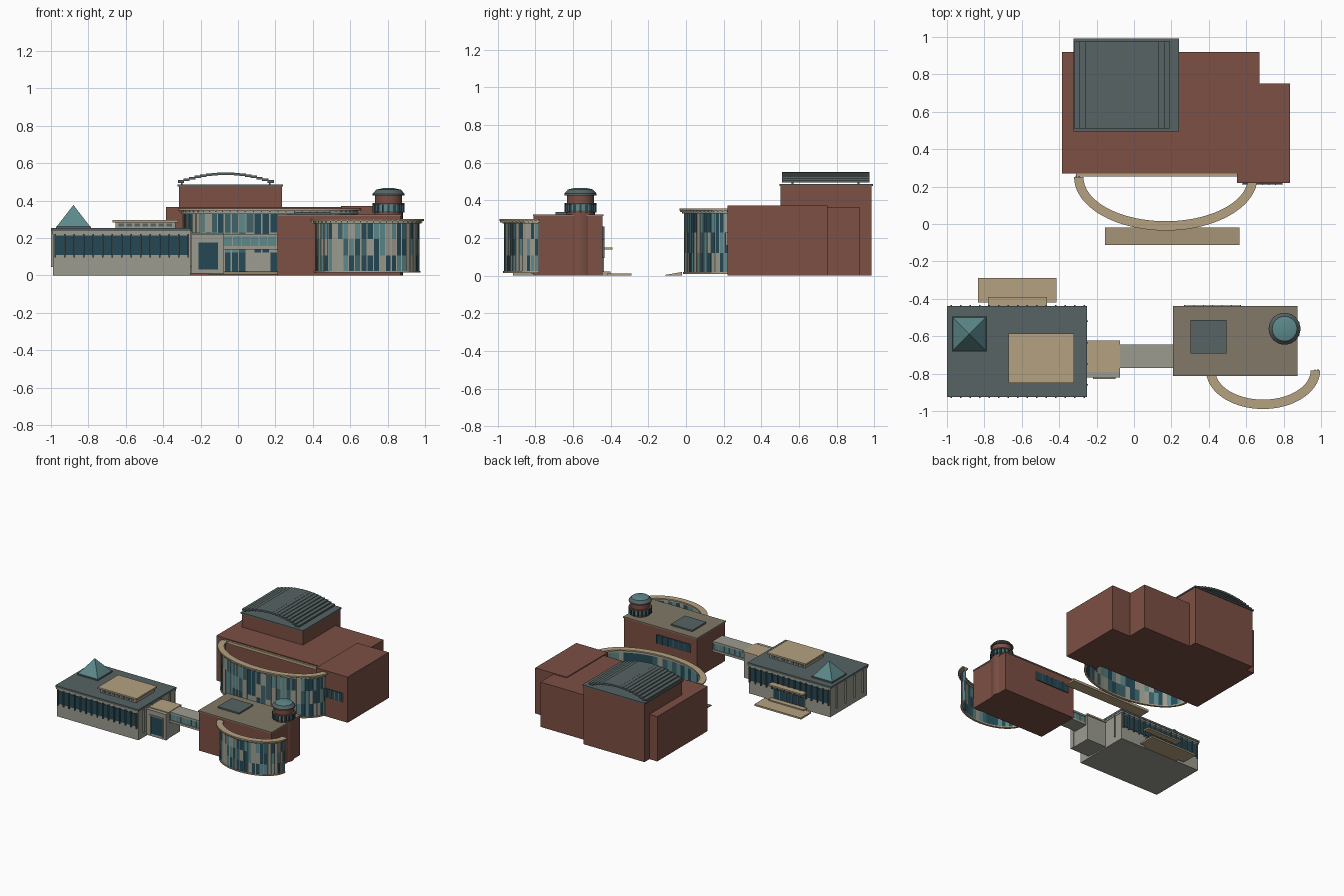
import bpy, bmesh, math, random
from mathutils import Vector, Matrix

random.seed(4)
if "Cube" in bpy.data.objects:
    bpy.data.objects.remove(bpy.data.objects["Cube"])


def mat(name, r, g, b):
    m = bpy.data.materials.new(name)
    m.use_nodes = True
    m.diffuse_color = (r, g, b, 1)
    m.node_tree.nodes["Principled BSDF"].inputs["Base Color"].default_value = (r, g, b, 1)
    return m


BRICK = mat("red brick", .2, .08, .058)
SLATE = mat("slate", .095, .125, .125)
TAN = mat("tan stone", .46, .36, .22)
OLIVE = mat("olive roof", .22, .19, .14)
STONE = mat("grey stone", .33, .33, .28)
DARK = mat("dark glass", .018, .065, .09)
MID = mat("mid glass", .045, .12, .135)
TEAL = mat("teal glass", .11, .25, .26)


def finish(name, bm, *mats):
    bmesh.ops.recalc_face_normals(bm, faces=bm.faces)
    me = bpy.data.meshes.new(name)
    bm.to_mesh(me)
    bm.free()
    for m in mats:
        me.materials.append(m)
    ob = bpy.data.objects.new(name, me)
    bpy.context.collection.objects.link(ob)
    return ob


def add_box(bm, x0, x1, y0, y1, z0, z1):
    m = Matrix.Translation(((x0 + x1) / 2, (y0 + y1) / 2, (z0 + z1) / 2))
    m = m @ Matrix.Diagonal((x1 - x0, y1 - y0, z1 - z0, 1))
    bmesh.ops.create_cube(bm, size=1, matrix=m)


def boxes(name, m, *dims):
    bm = bmesh.new()
    for d in dims:
        add_box(bm, *d)
    return finish(name, bm, m)


def cone(name, m, x, y, z0, z1, r0, r1, sides, turn=0):
    bm = bmesh.new()
    t = Matrix.Translation((x, y, (z0 + z1) / 2)) @ Matrix.Rotation(turn, 4, "Z")
    bmesh.ops.create_cone(bm, cap_ends=True, segments=sides, radius1=r0, radius2=r1,
                          depth=z1 - z0, matrix=t)
    return finish(name, bm, m)


def smooth(ob):
    bpy.ops.object.select_all(action="DESELECT")
    ob.select_set(True)
    bpy.context.view_layer.objects.active = ob
    bpy.ops.object.shade_smooth_by_angle(angle=math.radians(30))


def curtain_wall(name, cx, cy, a, b, z0, z1, n, canopy_top):
    """Half-elliptical patchwork glass wall with mullions and a canopy ring."""
    def at(i, grow, z):
        t = math.pi + math.pi * i / n
        return Vector((cx + (a + grow) * math.cos(t), cy + (b + grow) * math.sin(t), z))

    # glass panes, coloured at random, row by row
    rows = 3
    h = (z1 - z0) / rows
    bm = bmesh.new()
    for r in range(rows):
        for i in range(n):
            for grow in (0, -.008):
                corners = [at(i, grow, z0 + r * h), at(i + 1, grow, z0 + r * h),
                           at(i + 1, grow, z0 + r * h + h), at(i, grow, z0 + r * h + h)]
                if grow:
                    corners.reverse()
                f = bm.faces.new([bm.verts.new(c) for c in corners])
                f.material_index = random.choice((0, 0, 1, 2, 2, 3, 3))
    me = bpy.data.meshes.new(name + "_panes")
    bm.to_mesh(me)
    bm.free()
    for m in (DARK, MID, TEAL, STONE):
        me.materials.append(m)
    bpy.context.collection.objects.link(bpy.data.objects.new(name + "_panes", me))

    # upright mullions
    w = .003
    bm = bmesh.new()
    for i in range(n + 1):
        p = at(i, -.002, 0)
        add_box(bm, p.x - w, p.x + w, p.y - w, p.y + w, z0, z1)
    finish(name + "_mullions", bm, STONE)

    # flat rings: sill, canopy and its lower lip
    for part, inner, outer, zb, zt, m in (
            ("sill", -.012, .006, z0 - .006, z0 + .004, TAN),
            ("canopy", -.025, .025, canopy_top - .011, canopy_top, TAN),
            ("head_band", -.012, .01, z1 - .006, canopy_top - .01, STONE)):
        bm = bmesh.new()
        rings = []
        for i in range(2 * n + 1):
            k = i / 2
            rings.append([bm.verts.new(at(k, g, z)) for g, z in
                          ((inner, zb), (outer, zb), (outer, zt), (inner, zt))])
        for p, q in zip(rings, rings[1:]):
            for j in range(4):
                bm.faces.new((p[j], p[(j + 1) % 4], q[(j + 1) % 4], q[j]))
        bm.faces.new(rings[0])
        bm.faces.new(rings[-1])
        finish(name + "_" + part, bm, m)

    # brackets under the canopy
    bm = bmesh.new()
    for i in range(n + 1):
        p = at(i, .014, 0)
        add_box(bm, p.x - w, p.x + w, p.y - .008, p.y + .008, canopy_top - .02, canopy_top - .01)
    finish(name + "_brackets", bm, TAN)


# Large brick hall with annex and tower
boxes("main_hall", BRICK, (-.385, .67, .27, .92, 0, .365))
boxes("hall_annex", BRICK, (.55, .835, .22, .75, 0, .372))
boxes("stage_tower", BRICK, (-.315, .235, .502, .985, 0, .478))
boxes("tower_roof", SLATE, (-.323, .24, .495, .993, .475, .486))
boxes("annex_window", DARK, (.58, .79, .212, .221, .16, .23))
boxes("annex_mullions", STONE, *[(.58 + i * .035, .584 + i * .035, .209, .22, .16, .23)
                                 for i in range(7)])

# Arched roof made of stepped strips
bm = bmesh.new()
strips, left, right = 17, -.32, .19
for i in range(strips):
    u = (i + .5) / strips * 2 - 1
    x = left + (right - left) * (i + .5) / strips
    z = .551 - .048 * u * u
    add_box(bm, x - .017, x + .017, .51, .975, z - .014, z)
finish("arched_roof", bm, SLATE)
boxes("arch_supports", SLATE, *[(x - .004, x + .004, y, y + .01, .48, .505)
                                for x in (-.3, .17) for y in (.56, .91)])

# Curved lobby of the hall
curtain_wall("lobby", .17, .25, .465, .26, .015, .335, 34, .358)
boxes("lobby_wall_beam", TAN, (-.31, .645, .255, .275, .335, .357))

# Sloped entrance terrace
bm = bmesh.new()
ends = [[bm.verts.new((x, y, z)) for y, z in ((-.112, 0), (-.02, 0), (-.02, .02), (-.112, .004))]
        for x in (-.155, .565)]
bm.faces.new(ends[0])
bm.faces.new(ends[1])
for j in range(4):
    k = (j + 1) % 4
    bm.faces.new((ends[0][j], ends[0][k], ends[1][k], ends[1][j]))
finish("entrance_terrace", bm, TAN)

# Small brick wing
boxes("brick_wing", BRICK, (.212, .87, -.808, -.442, 0, .316))
boxes("wing_roof", OLIVE, (.208, .873, -.812, -.438, .316, .326))
boxes("roof_hatch", SLATE, (.302, .495, -.692, -.512, .32, .338))
boxes("wing_back_window", DARK, (.27, .57, -.443, -.436, .19, .26))
boxes("wing_window_mullions", SLATE, *[(.268 + i * .05, .273 + i * .05, -.442, -.433, .19, .26)
                                       for i in range(7)])
curtain_wall("gallery", .69, -.782, .28, .182, .02, .282, 26, .302)

# Round turret
tx, ty = .805, -.56
for name, m, z0, z1, r0, r1 in (
        ("turret_shaft", BRICK, 0, .345, .076, .076),
        ("turret_glass", TEAL, .345, .38, .078, .078),
        ("turret_drum", BRICK, .38, .428, .072, .072),
        ("turret_collar", BRICK, .378, .386, .085, .085),
        ("turret_eave", SLATE, .427, .436, .085, .085),
        ("turret_cap", SLATE, .436, .458, .085, .066),
        ("turret_skylight", TEAL, .458, .466, .066, .03)):
    smooth(cone(name, m, tx, ty, z0, z1, r0, r1, 32))
bm = bmesh.new()
for i in range(16):
    t = math.tau * i / 16
    x, y = tx + .079 * math.cos(t), ty + .079 * math.sin(t)
    add_box(bm, x - .006, x + .006, y - .006, y + .006, .335, .38)
finish("turret_posts", bm, DARK)

# Stone building
boxes("stone_walls", STONE, (-.99, -.255, -.918, -.445, 0, .236))
boxes("stone_roof", SLATE, (-1, -.25, -.925, -.438, .236, .252))
boxes("window_bands", DARK, (-.975, -.27, -.922, -.917, .108, .212),
      (-.975, -.27, -.446, -.441, .108, .212))
fins = []
for i in range(15):
    x = -.978 + i * .0508
    for y in (-.922, -.441):
        fins.append((x - .004, x + .004, y - .009, y + .009, .095, .222))
boxes("window_fins", SLATE, *fins)
boxes("side_fins", STONE, *[(x - .008, x + .008, y - .004, y + .004, .045, .236)
                            for x in (-.992, -.253) for y in (-.86, -.75, -.635, -.52)])
boxes("cornice", STONE, (-.995, -.252, -.922, -.441, .222, .236))

# Rooftop room and glass pyramid
boxes("rooftop_room", STONE, (-.655, -.335, -.835, -.6, .25, .285))
boxes("rooftop_room_roof", TAN, (-.67, -.32, -.85, -.585, .283, .296))
boxes("rooftop_room_windows", SLATE, *[(-.64 + i * .043, -.61 + i * .043, -.84, -.595, .26, .277)
                                       for i in range(7)])
boxes("pyramid_base", SLATE, (-.972, -.787, -.682, -.495, .25, .262))
cone("glass_pyramid", TEAL, -.88, -.588, .262, .376, .125, 0, 4, math.pi / 4)

# Rear porch
boxes("rear_terrace", TAN, (-.835, -.415, -.42, -.288, 0, .013))
boxes("rear_step", TAN, (-.78, -.465, -.442, -.4, 0, .022))
boxes("rear_canopy", TAN, (-.78, -.465, -.442, -.39, .138, .15))
boxes("rear_doors", DARK, (-.76, -.485, -.446, -.439, .022, .1))
boxes("rear_door_posts", STONE, *[(-.762 + i * .055, -.757 + i * .055, -.445, -.436, .022, .1)
                                  for i in range(6)])

# Entrance link with tall door
boxes("link_block", STONE, (-.256, -.08, -.785, -.63, .01, .215))
boxes("link_roof", TAN, (-.256, -.075, -.79, -.622, .213, .226))
boxes("link_front", STONE, (-.25, -.075, -.82, -.785, .01, .22))
boxes("link_door", DARK, (-.21, -.107, -.824, -.819, .032, .176))
boxes("link_door_frame", STONE, (-.218, -.21, -.828, -.819, .025, .184),
      (-.107, -.099, -.828, -.819, .025, .184), (-.218, -.099, -.828, -.819, .176, .184))

# Raised glazed bridge
boxes("bridge_floor", STONE, (-.08, .215, -.77, -.645, .138, .156))
boxes("bridge_glass", TEAL, (-.08, .215, -.764, -.651, .156, .208))
boxes("bridge_roof", STONE, (-.08, .215, -.77, -.645, .207, .222))
boxes("bridge_posts", STONE, *[(-.078 + i * .047, -.074 + i * .047, -.768, -.647, .15, .21)
                               for i in range(7)])
